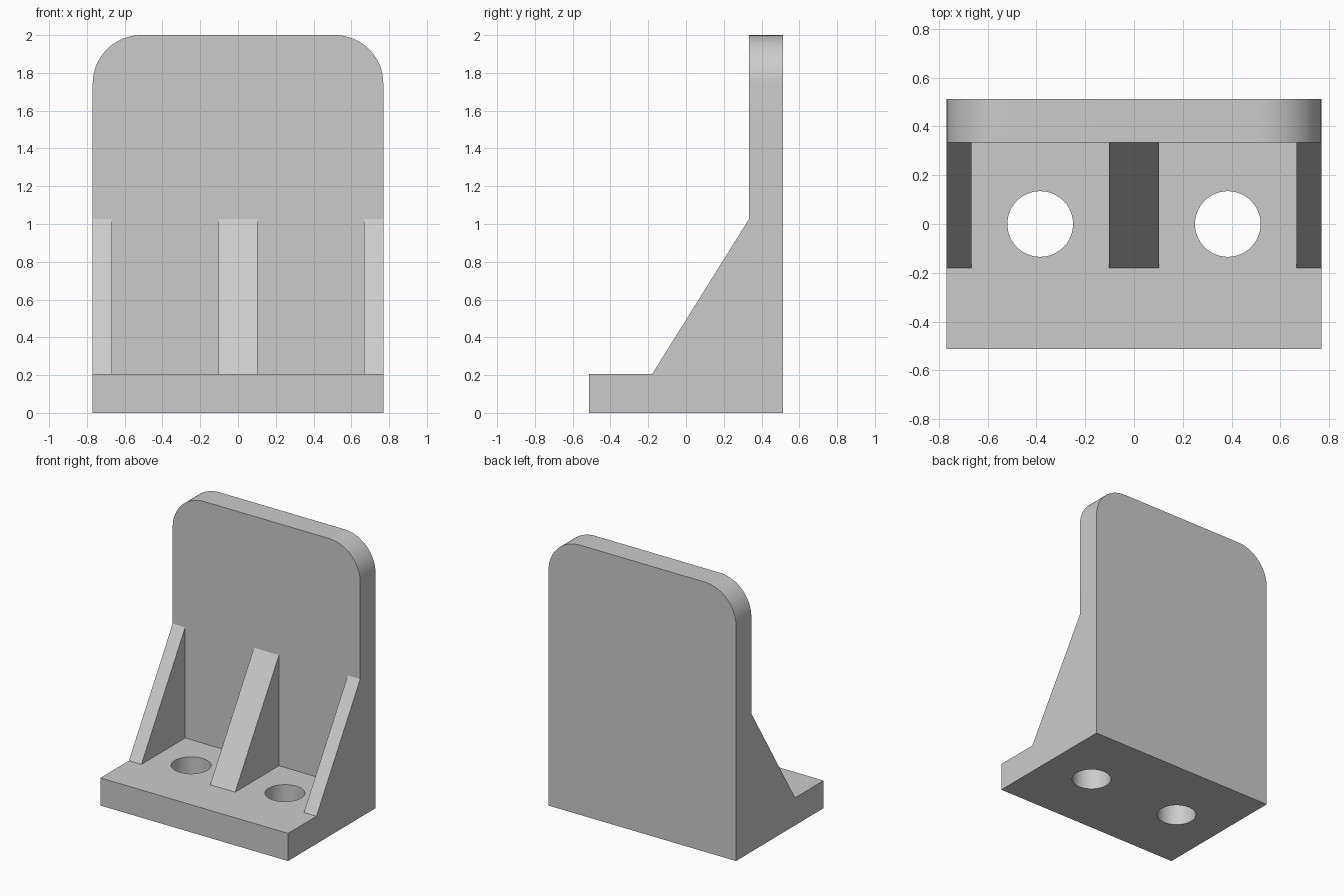
import bpy, bmesh, math

cube = bpy.data.objects.get("Cube")
if cube:
    bpy.data.objects.remove(cube, do_unlink=True)

# Main dimensions
U = 2 / 78
HALF_W, HALF_D, HEIGHT = 30 * U, 20 * U, 78 * U
BASE_TOP, BACK_FRONT = 8 * U, 13 * U
RIB_TOE, RIB_TOP = -7 * U, 40 * U
HOLE_X, HOLE_R, CORNER_R = 15 * U, 5.25 * U, 10 * U

grey = bpy.data.materials.new("plain_grey")
grey.use_nodes = True
grey.diffuse_color = (0.6, 0.6, 0.6, 1)
grey.node_tree.nodes["Principled BSDF"].inputs["Base Color"].default_value = (0.6, 0.6, 0.6, 1)


def make_object(name, bm):
    bmesh.ops.recalc_face_normals(bm, faces=bm.faces)
    mesh = bpy.data.meshes.new(name)
    bm.to_mesh(mesh)
    bm.free()
    mesh.materials.append(grey)
    obj = bpy.data.objects.new(name, mesh)
    bpy.context.collection.objects.link(obj)
    return obj


def side_prism(profile, x0, x1):
    """Extrude a (y, z) side profile from x0 to x1."""
    bm = bmesh.new()
    face = bm.faces.new([bm.verts.new((x0, y, z)) for y, z in profile])
    new = bmesh.ops.extrude_face_region(bm, geom=[face])["geom"]
    verts = [v for v in new if isinstance(v, bmesh.types.BMVert)]
    bmesh.ops.translate(bm, verts=verts, vec=(x1 - x0, 0, 0))
    return bm


def combine(target, tool, operation):
    """Apply a boolean and discard the tool object."""
    tool.hide_render = True
    mod = target.modifiers.new(operation.lower(), 'BOOLEAN')
    mod.operation, mod.solver, mod.object = operation, 'EXACT', tool
    bpy.context.view_layer.objects.active = target
    bpy.ops.object.modifier_apply(modifier=mod.name)
    bpy.data.objects.remove(tool, do_unlink=True)


# Base and upright back plate from one L profile, top corners rounded
bm = side_prism([(-HALF_D, 0), (HALF_D, 0), (HALF_D, HEIGHT), (BACK_FRONT, HEIGHT),
                 (BACK_FRONT, BASE_TOP), (-HALF_D, BASE_TOP)], -HALF_W, HALF_W)
corners = [e for e in bm.edges
           if all(v.co.z > HEIGHT - 0.01 for v in e.verts)
           and abs(e.verts[0].co.x - e.verts[1].co.x) < 0.01]
bmesh.ops.bevel(bm, geom=corners, offset=CORNER_R, segments=20, profile=0.5, affect='EDGES')
bracket = make_object("angle_bracket", bm)

# Three triangular ribs: two flush with the sides and a wider middle one
rib = [(RIB_TOE, BASE_TOP), (BACK_FRONT, BASE_TOP), (BACK_FRONT, RIB_TOP)]
for name, x0, x1 in (("right_rib", -HALF_W, -HALF_W + 4 * U),
                     ("middle_rib", -4 * U, 4 * U),
                     ("left_rib", HALF_W - 4 * U, HALF_W)):
    combine(bracket, make_object(name, side_prism(rib, x0, x1)), 'UNION')

# Two bolt holes through the base
for x in (-HOLE_X, HOLE_X):
    bm = bmesh.new()
    bmesh.ops.create_cone(bm, cap_ends=True, segments=64, radius1=HOLE_R,
                          radius2=HOLE_R, depth=4 * BASE_TOP)
    bmesh.ops.translate(bm, verts=bm.verts, vec=(x, 0, 0))
    combine(bracket, make_object("bolt_hole_cutter", bm), 'DIFFERENCE')

# Smooth the rounded corners and hole walls, keeping edges sharp
bpy.ops.object.select_all(action='DESELECT')
bracket.select_set(True)
bpy.context.view_layer.objects.active = bracket
bpy.ops.object.shade_smooth_by_angle(angle=math.radians(25))
